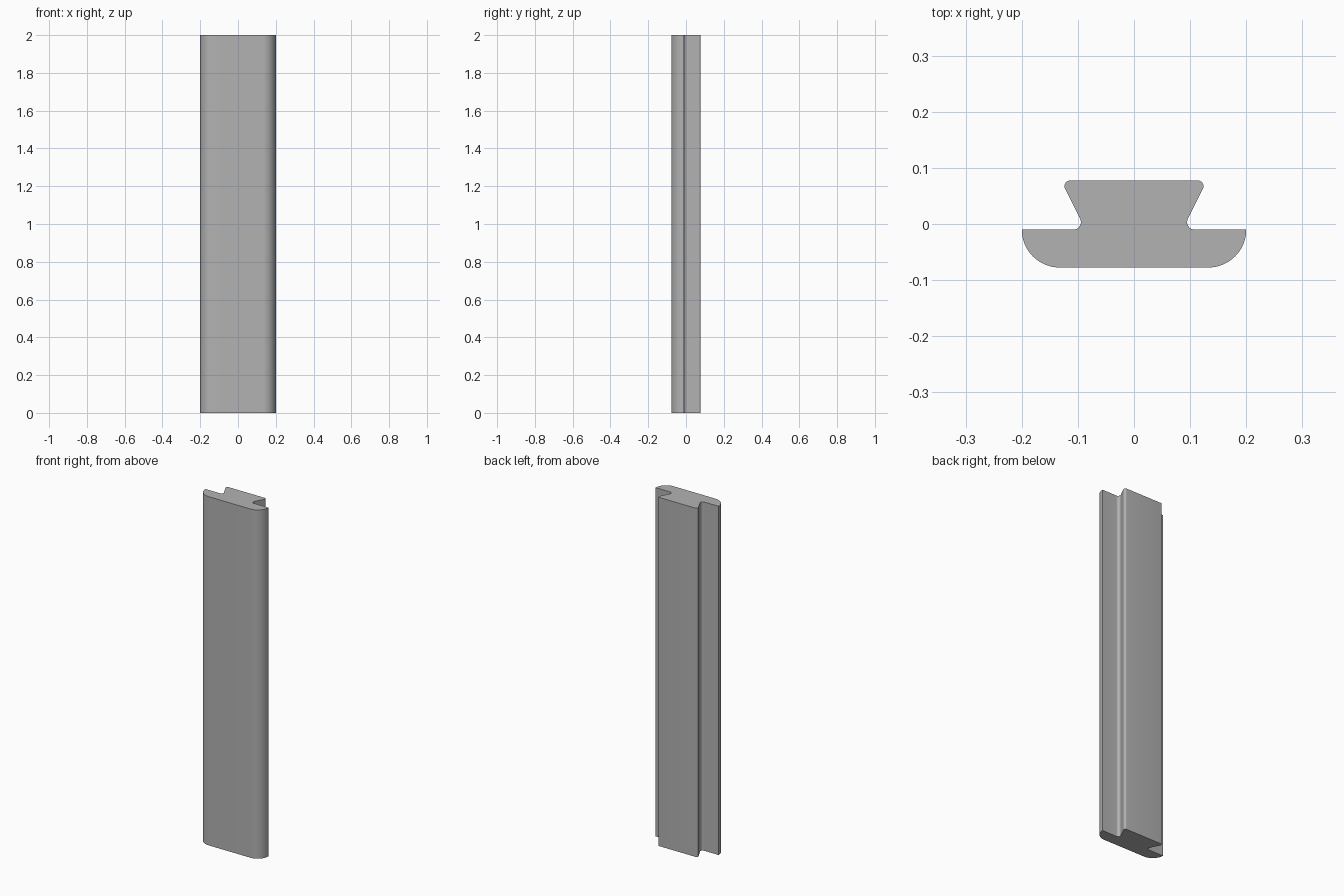
import bpy, bmesh, math
from mathutils import Vector

if "Cube" in bpy.data.objects:
    bpy.data.objects.remove(bpy.data.objects["Cube"])

HEIGHT = 2.0

# right half of the cross-section: (x, y, corner radius)
HALF = [
    (0.2, -0.0775, 0.0675),    # rounded front edge
    (0.2, -0.01, 0),           # flange lip
    (0.0864, -0.01, 0.0134),   # undercut of the dovetail
    (0.1301, 0.0775, 0.01),    # dovetail rim
]


def fillet(prev, cur, nxt, r, steps):
    """Points of an arc of radius r rounding the corner at cur."""
    if r == 0:
        return [cur]
    a, b = (prev - cur).normalized(), (nxt - cur).normalized()
    half = a.angle(b) / 2
    centre = cur + (a + b).normalized() * (r / math.sin(half))
    reach = r / math.tan(half)
    start, end = cur + a * reach - centre, cur + b * reach - centre
    sweep = start.angle(end)
    return [centre + (start * math.sin((1 - t) * sweep) + end * math.sin(t * sweep))
            / math.sin(sweep) for t in (i / steps for i in range(steps + 1))]


# full outline, mirrored and rounded
corners = HALF + [(-x, y, r) for x, y, r in reversed(HALF)]
pts = [Vector((x, y, 0)) for x, y, _ in corners]
n = len(pts)
outline = []
for i, (_, _, r) in enumerate(corners):
    outline += fillet(pts[i - 1], pts[i], pts[(i + 1) % n], r, 16 if r > 0.05 else 10)

# extrude the outline into the rail
bm = bmesh.new()
base = bm.faces.new([bm.verts.new(p) for p in outline])
top = bmesh.ops.extrude_face_region(bm, geom=[base], use_keep_orig=True)
bmesh.ops.translate(bm, vec=(0, 0, HEIGHT),
                    verts=[g for g in top["geom"] if isinstance(g, bmesh.types.BMVert)])
bmesh.ops.recalc_face_normals(bm, faces=bm.faces)
mesh = bpy.data.meshes.new("dovetail_rail")
bm.to_mesh(mesh)
bm.free()

rail = bpy.data.objects.new("dovetail_rail", mesh)
bpy.context.collection.objects.link(rail)
grey = bpy.data.materials.new("plain grey")
grey.diffuse_color = (0.448, 0.448, 0.448, 1)
grey.use_nodes = True
grey.node_tree.nodes["Principled BSDF"].inputs["Base Color"].default_value = grey.diffuse_color
mesh.materials.append(grey)

# smooth rounds, crisp ends
bpy.context.view_layer.objects.active = rail
rail.select_set(True)
bpy.ops.object.shade_smooth_by_angle(angle=math.radians(25))
